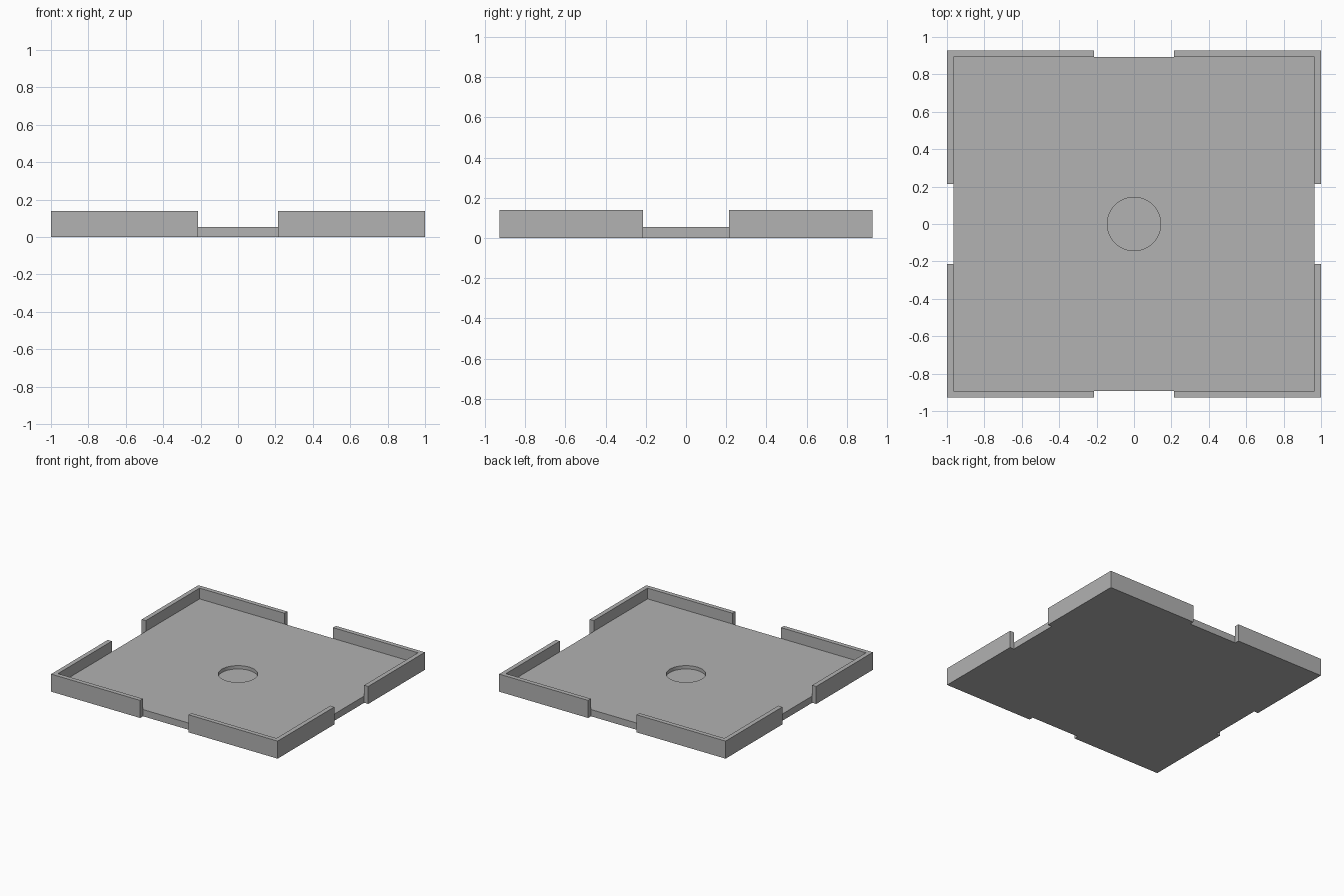
import bpy
import bmesh

if "Cube" in bpy.data.objects:
    bpy.data.objects.remove(bpy.data.objects["Cube"], do_unlink=True)

# Main dimensions
U = 1 / 28                      # wall thickness
HALF_X, HALF_Y = 28 * U, 26 * U
GAP = 6 * U                     # half width of the opening in each side
BASE_H, WALL_H = 0.054, 0.14
RECESS_R, RECESS_DEPTH = 4 * U, 0.027

grey = bpy.data.materials.new("plain_grey")
grey.use_nodes = True
colour = (0.445, 0.445, 0.445, 1)
grey.diffuse_color = colour
grey.node_tree.nodes["Principled BSDF"].inputs["Base Color"].default_value = colour


def stops(half):
    """Grid lines across one direction: wall, opening, wall."""
    return [-half, U - half, -GAP, GAP, half - U, half]


def raise_faces(bm, faces, height, keep=False):
    """Extrude faces straight up by height."""
    new = bmesh.ops.extrude_face_region(bm, geom=faces, use_keep_orig=keep)["geom"]
    verts = [g for g in new if isinstance(g, bmesh.types.BMVert)]
    bmesh.ops.translate(bm, verts=verts, vec=(0, 0, height))
    return [g for g in new if isinstance(g, bmesh.types.BMFace)]


# Footprint: a grid of cells without the four side openings
bm = bmesh.new()
xs, ys = stops(HALF_X), stops(HALF_Y)
verts = [[bm.verts.new((x, y, 0)) for y in ys] for x in xs]
for i in range(len(xs) - 1):
    for j in range(len(ys) - 1):
        if (i, j) not in {(0, 2), (4, 2), (2, 0), (2, 4)}:
            bm.faces.new((verts[i][j], verts[i + 1][j],
                          verts[i + 1][j + 1], verts[i][j + 1]))

# Base plate, then the corner walls on its rim
raise_faces(bm, bm.faces[:], BASE_H, keep=True)
rim = []
for f in bm.faces:
    c = f.calc_center_median()
    on_top = all(v.co.z > BASE_H / 2 for v in f.verts)
    if on_top and (abs(c.x) > HALF_X - U or abs(c.y) > HALF_Y - U):
        rim.append(f)
raise_faces(bm, rim, WALL_H - BASE_H)

# Merge the flat cells into clean faces
bmesh.ops.recalc_face_normals(bm, faces=bm.faces[:])
bmesh.ops.dissolve_limit(bm, angle_limit=0.01, verts=bm.verts[:], edges=bm.edges[:])
bmesh.ops.recalc_face_normals(bm, faces=bm.faces[:])
mesh = bpy.data.meshes.new("tray")
bm.to_mesh(mesh)
bm.free()
mesh.materials.append(grey)
tray = bpy.data.objects.new("tray", mesh)
bpy.context.collection.objects.link(tray)

# Round recess in the middle of the plate
bpy.ops.mesh.primitive_cylinder_add(
    vertices=64, radius=RECESS_R, depth=0.2,
    location=(0, 0, BASE_H - RECESS_DEPTH + 0.1))
cutter = bpy.context.object
cutter.name = "recess_cutter"
cutter.hide_render = True
cutter.data.materials.append(grey)

cut = tray.modifiers.new("recess", "BOOLEAN")
cut.operation = "DIFFERENCE"
cut.solver = "EXACT"
cut.object = cutter
bpy.ops.object.select_all(action="DESELECT")
tray.select_set(True)
bpy.context.view_layer.objects.active = tray
bpy.ops.object.modifier_apply(modifier=cut.name)
bpy.data.objects.remove(cutter, do_unlink=True)

bpy.ops.object.shade_smooth_by_angle(angle=0.5)
